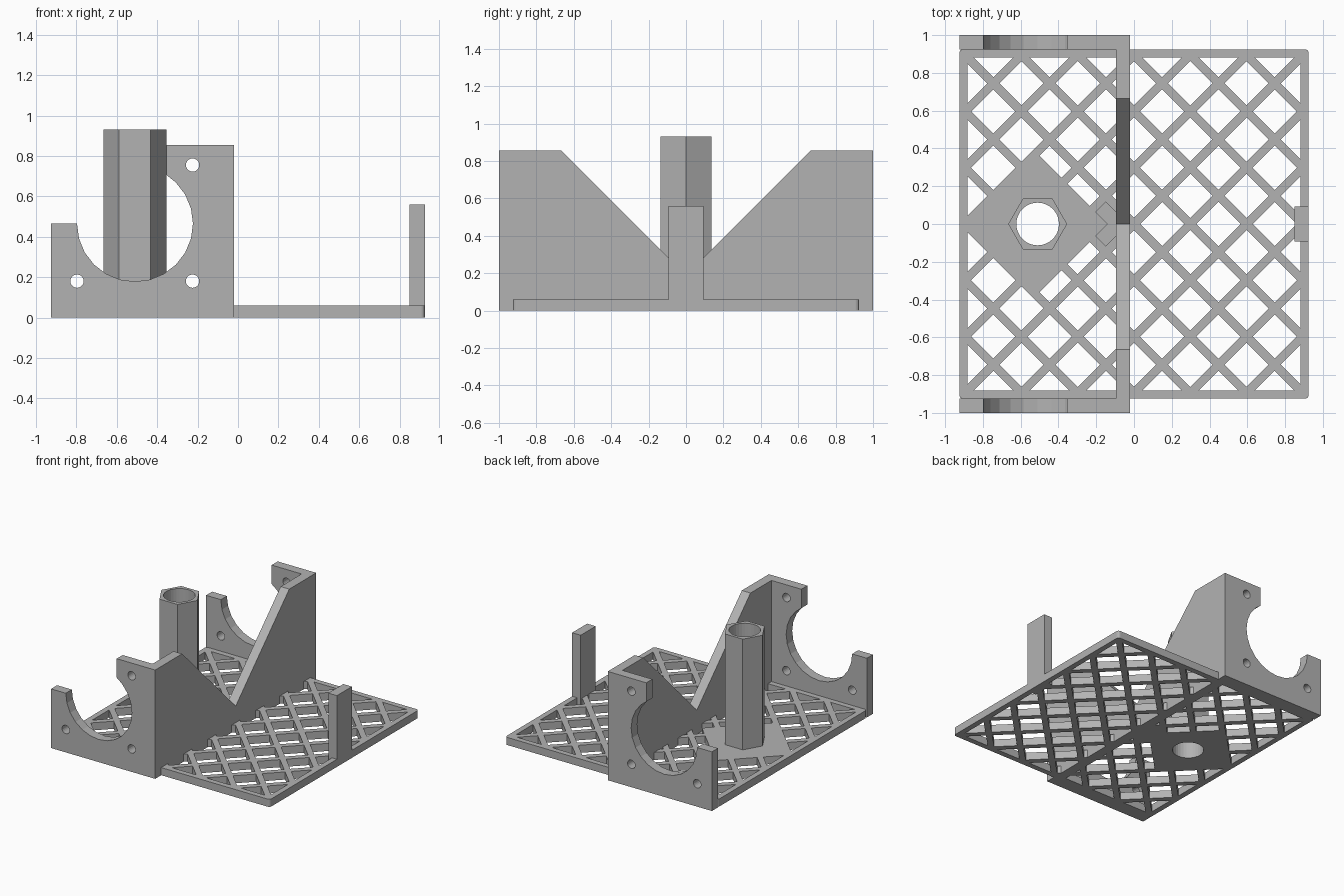
import bpy, bmesh, math
from mathutils import Vector

if "Cube" in bpy.data.objects:
    bpy.data.objects.remove(bpy.data.objects["Cube"], do_unlink=True)

grey = bpy.data.materials.new("plain grey")
grey.use_nodes = True
grey.diffuse_color = (0.45, 0.45, 0.45, 1)
grey.node_tree.nodes["Principled BSDF"].inputs["Base Color"].default_value = grey.diffuse_color

THICK = 0.06      # base plate thickness
EDGE = 0.925      # half width of the base plate
CX = -0.51        # axis shared by the column and the cradle arcs
PITCH = 0.298     # lattice spacing along x and y
BAR = 0.045       # lattice bar width


def prism(name, outlines, vec, place):
    """Extrude 2D outlines by vec; place maps a 2D point into space."""
    bm = bmesh.new()
    for pts in outlines:
        low = [bm.verts.new(place(*p)) for p in pts]
        high = [bm.verts.new(v.co + Vector(vec)) for v in low]
        bm.faces.new(low)
        bm.faces.new(high)
        for i in range(len(low)):
            j = (i + 1) % len(low)
            bm.faces.new((low[i], low[j], high[j], high[i]))
    bmesh.ops.recalc_face_normals(bm, faces=bm.faces)
    mesh = bpy.data.meshes.new(name)
    bm.to_mesh(mesh)
    bm.free()
    mesh.materials.append(grey)
    ob = bpy.data.objects.new(name, mesh)
    bpy.context.collection.objects.link(ob)
    return ob


def upright(name, outlines, z0, z1):
    return prism(name, outlines, (0, 0, z1 - z0), lambda x, y: (x, y, z0))


def ring(x, y, r, n, start=0):
    return [(x + r * math.cos(start + math.tau * i / n),
             y + r * math.sin(start + math.tau * i / n)) for i in range(n)]


def rect(x0, x1, y0, y1):
    return [(x0, y0), (x1, y0), (x1, y1), (x0, y1)]


def combine(ob, other, operation):
    """Boolean two objects and bake the result."""
    mod = ob.modifiers.new("cut", 'BOOLEAN')
    mod.operation, mod.object, mod.solver = operation, other, 'EXACT'
    bpy.context.view_layer.update()
    graph = bpy.context.evaluated_depsgraph_get()
    mesh = bpy.data.meshes.new_from_object(ob.evaluated_get(graph))
    ob.modifiers.clear()
    ob.data = mesh
    bpy.data.objects.remove(other, do_unlink=True)


# Lattice openings: a field of diamonds, trimmed to the frame and around the pad
half = PITCH / 2 - BAR / math.sqrt(2)
cells = []
for i in range(-7, 8):
    for j in range(-7, 8):
        x, y = i * PITCH / 2, j * PITCH / 2
        if (i + j) % 2 and max(abs(x), abs(y)) < 0.95:
            cells.append(ring(x, y, half, 4))
openings = upright("openings", cells, -0.1, 0.2)
inner = EDGE - 0.043
combine(openings, upright("frame_trim", [rect(-inner, inner, -inner, inner)], -0.2, 0.3), 'INTERSECT')
combine(openings, upright("pad_trim", [ring(CX, 0, 0.372, 4)], -0.2, 0.3), 'DIFFERENCE')

# Base plate with slightly rounded corners
corner = 0.02
outline = []
for k, (sx, sy) in enumerate([(1, 1), (-1, 1), (-1, -1), (1, -1)]):
    for s in range(5):
        a = math.pi / 2 * (k + s / 4)
        outline.append((sx * (EDGE - corner) + corner * math.cos(a),
                        sy * (EDGE - corner) + corner * math.sin(a)))
base = upright("lattice_base", [outline], 0, THICK)
combine(base, openings, 'DIFFERENCE')
combine(base, upright("bore", [ring(CX, 0, 0.113, 32)], -0.1, 0.2), 'DIFFERENCE')

# Hexagonal hollow column
column = upright("hex_column", [ring(CX, 0, 0.156, 6)], THICK, 0.93)
combine(column, upright("bore", [ring(CX, 0, 0.113, 32)], -0.1, 1.2), 'DIFFERENCE')

# End post
upright("end_post", [rect(0.85, EDGE, -0.093, 0.093)], 0, 0.56)

# Cross wall with a V notch
notched = [(-0.99, 0), (0.99, 0), (0.99, 0.855), (0.665, 0.855),
           (0, 0.19), (-0.665, 0.855), (-0.99, 0.855)]
prism("notched_wall", [notched], (0.075, 0, 0), lambda y, z: (-0.095, y, z))

# Cradle plates at the front and back, with arc cutout and screw holes
AXIS_Z, ARC = 0.465, 0.287
arc_end = math.acos(0.155 / ARC)
arc = [p for p in ring(CX, AXIS_Z, ARC, 24, math.pi)][:13]
arc += [(CX + ARC * math.cos(a), AXIS_Z + ARC * math.sin(a))
        for a in (math.pi / 12, math.pi / 6, math.pi / 4, arc_end)]
cradle = ([(-0.02, 0.855), (-0.02, 0), (-EDGE, 0), (-EDGE, AXIS_Z)]
          + arc + [(-0.355, 0.855)])
screws = [ring(x, z, 0.033, 20) for x, z in
          [(-0.797, 0.18), (-0.225, 0.18), (-0.225, 0.755)]]
for name, y0 in (("front_cradle", -1), ("back_cradle", EDGE)):
    plate = prism(name, [cradle], (0, 0.075, 0), lambda x, z: (x, y0, z))
    holes = prism("screw_holes", screws, (0, 0.3, 0), lambda x, z: (x, y0 - 0.1, z))
    combine(plate, holes, 'DIFFERENCE')
